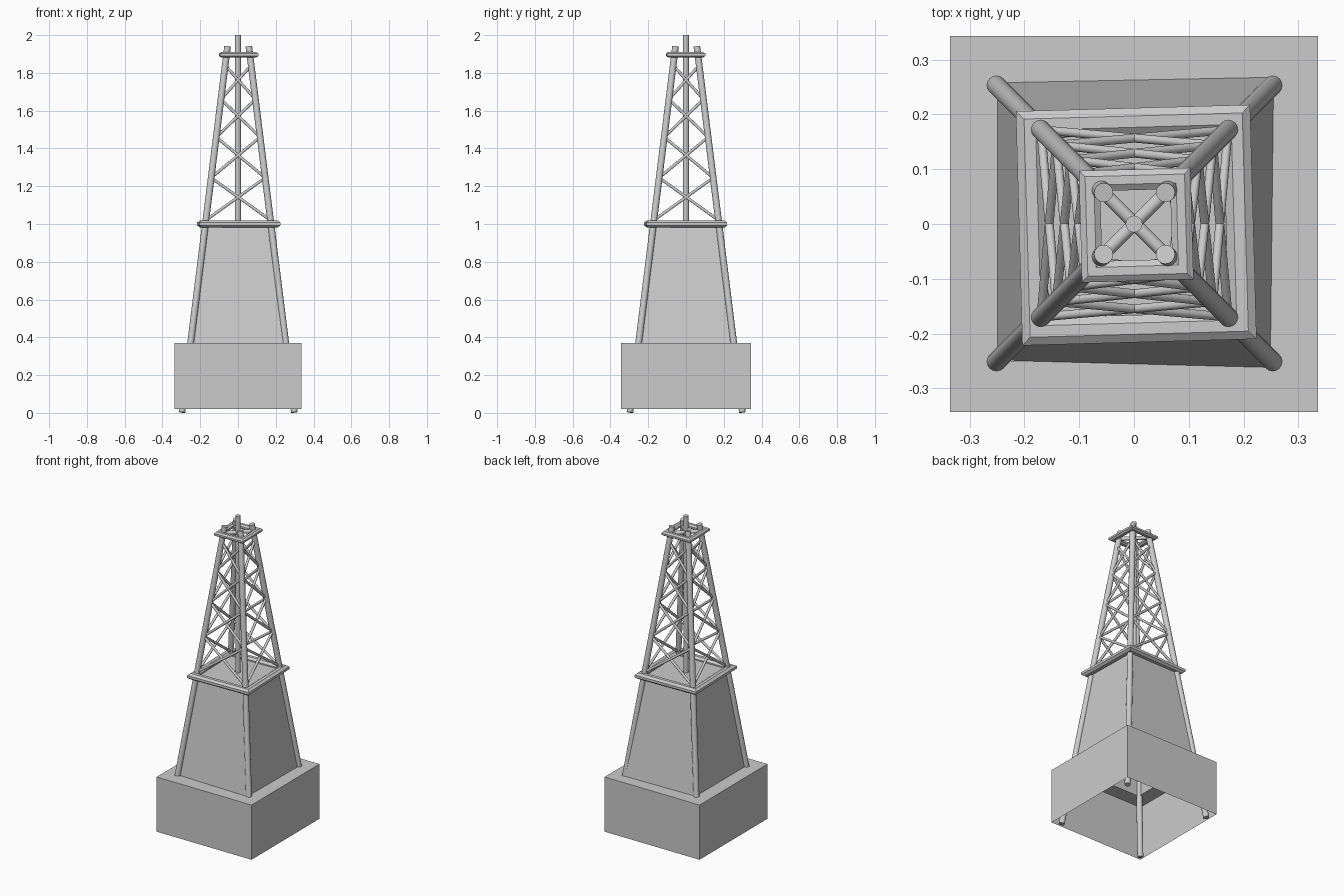
import bpy
from math import cos, sin, pi, radians
from mathutils import Vector, Matrix

if "Cube" in bpy.data.objects:
    bpy.data.objects.remove(bpy.data.objects["Cube"])

SIGNS = [(-1, -1), (1, -1), (1, 1), (-1, 1)]


def make_object(name, verts, faces):
    mesh = bpy.data.meshes.new(name)
    mesh.from_pydata(verts, [], faces)
    mesh.update()
    obj = bpy.data.objects.new(name, mesh)
    bpy.context.collection.objects.link(obj)
    return obj


def loft(name, rings, cap=False, closed=False):
    """Skin a series of equally sized vertex rings."""
    n, m = len(rings[0]), len(rings)
    verts = [v for r in rings for v in r]
    faces = []
    for i in range(m if closed else m - 1):
        a, b = i * n, ((i + 1) % m) * n
        faces += [(a + k, a + (k + 1) % n, b + (k + 1) % n, b + k) for k in range(n)]
    if cap:
        faces.append(tuple(range((m - 1) * n, m * n)))
    return make_object(name, verts, faces)


def tube(name, p, q, radius, sides=16):
    p, q = Vector(p), Vector(q)
    rot = (q - p).to_track_quat('Z', 'Y')
    verts = [end + rot @ Vector((radius * cos(2 * pi * k / sides), radius * sin(2 * pi * k / sides), 0))
             for end in (p, q) for k in range(sides)]
    faces = [(k, (k + 1) % sides, sides + (k + 1) % sides, sides + k) for k in range(sides)]
    faces += [tuple(reversed(range(sides))), tuple(range(sides, 2 * sides))]
    obj = make_object(name, verts, faces)
    for poly in obj.data.polygons:
        poly.use_smooth = len(poly.vertices) == 4
    return obj


def square(hx, hy, z):
    return [(sx * hx, sy * hy, z) for sx, sy in SIGNS]


def leg_half(z):
    return 0.298 - 0.1245 * z


def leg_point(i, z):
    sx, sy = SIGNS[i % 4]
    h = leg_half(z)
    return Vector((sx * h + 0.001, sy * h + 0.001, z))


def frame(name, half, hw, hh, z):
    """Mitred square frame with an eight-sided section, turned slightly."""
    rings = [square(half + hw * cos((k + .5) * pi / 4) / cos(pi / 8),
                    half + hw * cos((k + .5) * pi / 4) / cos(pi / 8),
                    z + hh * sin((k + .5) * pi / 4) / cos(pi / 8)) for k in range(8)]
    obj = loft(name, rings, closed=True)
    obj.data.transform(Matrix.Translation((0.004, -0.002, 0)) @ Matrix.Rotation(radians(1.6), 4, 'Z'))
    return obj


# base skirt: open underneath, top has an opening below the tower
loft("base_skirt", [square(0.336, 0.343, 0.02), square(0.336, 0.343, 0.37),
                    square(0.245, 0.25, 0.37)])

# tapered cladding with deck on top
low = [(-.249, -.249, .37), (.249, -.262, .37), (.255, .268, .37), (-.249, .258, .37)]
high = [(-.17, -.172, 1.0), (.174, -.172, 1.0), (.174, .176, 1.0), (-.17, .174, 1.0)]
loft("tower_cladding", [low, high], cap=True)

# legs
for i in range(4):
    tube("corner_leg_%d" % (i + 1), leg_point(i, 0.003), leg_point(i, 1.94), 0.0175)

# deck frame and crown frame
frame("deck_frame", 0.189, 0.025, 0.019, 1.0)
frame("crown_frame", 0.083, 0.019, 0.014, 1.896)

# crossed lattice braces on every side
levels = [1.02, 1.245, 1.46, 1.66, 1.84]
for side in range(4):
    for n, (z0, z1) in enumerate(zip(levels, levels[1:])):
        for d, (a, b) in enumerate([(side, side + 1), (side + 1, side)]):
            tube("brace_%d_%d_%d" % (side + 1, n + 1, d + 1),
                 leg_point(a, z0), leg_point(b, z1), 0.008, 10)

# centre pole with crown crossbars
tube("centre_pole", (0, 0, 1.0), (0, 0, 2.0), 0.0155)
for i in range(2):
    tube("crown_crossbar_%d" % (i + 1), leg_point(i, 1.895), leg_point(i + 2, 1.895), 0.012, 12)
